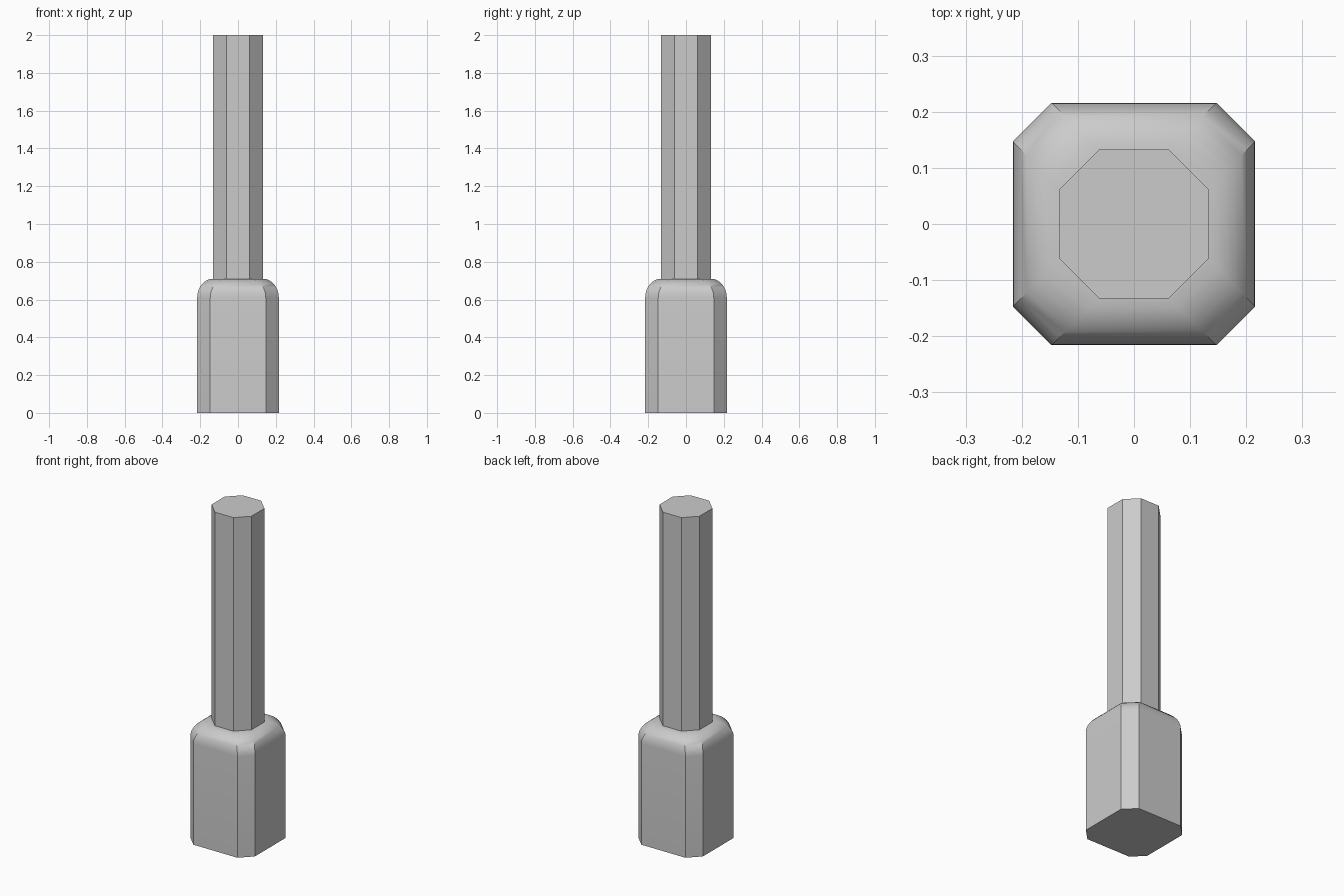
import bpy, bmesh, math

if "Cube" in bpy.data.objects:
    bpy.data.objects.remove(bpy.data.objects["Cube"])


def octagon(half, flat):
    """Square of half-width `half` with cut corners; `flat` is half of each long side."""
    return [(half, -flat), (half, flat), (flat, half), (-flat, half),
            (-half, flat), (-half, -flat), (-flat, -half), (flat, -half)]


def loft(name, sections, cap_bottom=False, cap_top=False):
    """Skin a stack of (half, flat, z) eight-sided sections."""
    bm = bmesh.new()
    rings = [[bm.verts.new((x, y, z)) for x, y in octagon(h, f)] for h, f, z in sections]
    for a, b in zip(rings, rings[1:]):
        for i in range(8):
            j = (i + 1) % 8
            bm.faces.new((a[i], a[j], b[j], b[i]))
    if cap_bottom:
        bm.faces.new(rings[0][::-1])
    if cap_top:
        bm.faces.new(rings[-1])
    mesh = bpy.data.meshes.new(name)
    bm.to_mesh(mesh)
    bm.free()
    obj = bpy.data.objects.new(name, mesh)
    bpy.context.collection.objects.link(obj)
    return obj


BASE = (0.216, 0.147)
SHAFT = (0.133, 0.062)
SHOULDER_Z, TOP_Z, STEPS = 0.61, 0.71, 8

# Base: straight block with a rounded shoulder that closes in on the shaft
sections = [(*BASE, 0.0)]
for k in range(STEPS + 1):
    a = math.pi / 2 * k / STEPS
    t = 1 - math.cos(a)
    half, flat = (b + (s - b) * t for b, s in zip(BASE, SHAFT))
    sections.append((half, flat, SHOULDER_Z + (TOP_Z - SHOULDER_Z) * math.sin(a)))
base = loft("base", sections, cap_bottom=True)

# Shaft: plain eight-sided post
loft("shaft", [(*SHAFT, TOP_Z), (*SHAFT, 2.0)], cap_top=True)

# Smooth shoulder, crisp corners
bpy.ops.object.select_all(action='DESELECT')
base.select_set(True)
bpy.context.view_layer.objects.active = base
bpy.ops.object.shade_smooth_by_angle(angle=math.radians(30))
